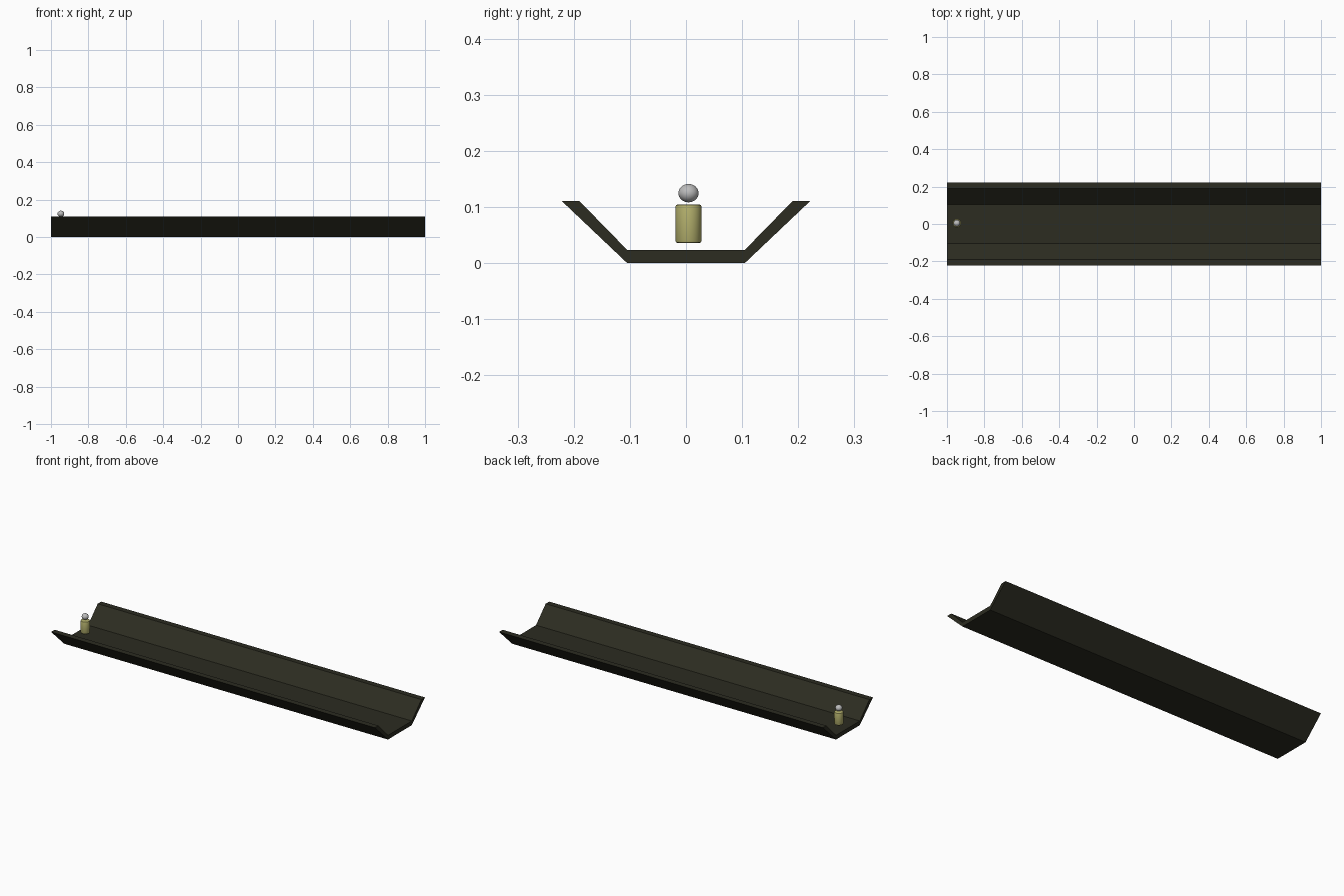
import bpy, bmesh

if "Cube" in bpy.data.objects:
    bpy.data.objects.remove(bpy.data.objects["Cube"])


def material(name, color):
    m = bpy.data.materials.new(name)
    m.diffuse_color = (*color, 1)
    m.use_nodes = True
    m.node_tree.nodes["Principled BSDF"].inputs["Base Color"].default_value = m.diffuse_color
    return m


def add_object(name, bm, mat=None):
    bmesh.ops.recalc_face_normals(bm, faces=bm.faces)
    mesh = bpy.data.meshes.new(name)
    bm.to_mesh(mesh)
    bm.free()
    ob = bpy.data.objects.new(name, mesh)
    bpy.context.collection.objects.link(ob)
    if mat:
        mesh.materials.append(mat)
    return ob


def smooth(ob):
    bpy.ops.object.select_all(action='DESELECT')
    ob.select_set(True)
    bpy.context.view_layer.objects.active = ob
    bpy.ops.object.shade_smooth_by_angle()


# Trough: half profile mirrored across y, extruded along x
half = [(0.105, 0.0), (0.2215, 0.1105), (0.19, 0.1105), (0.105, 0.0235)]
profile = half + [(-y, z) for y, z in reversed(half)]
bm = bmesh.new()
end = bm.faces.new([bm.verts.new((-1, y, z)) for y, z in profile])
ext = bmesh.ops.extrude_face_region(bm, geom=[end], use_keep_orig=True)
bmesh.ops.translate(bm, vec=(2, 0, 0),
                    verts=[v for v in ext["geom"] if isinstance(v, bmesh.types.BMVert)])
add_object("trough", bm, material("dark_olive", (0.025, 0.025, 0.015)))

PX, PY = -0.947, 0.0045

# Small upright body with softened rims
bm = bmesh.new()
bmesh.ops.create_cone(bm, cap_ends=True, segments=32, radius1=0.023, radius2=0.023, depth=0.068)
rims = [e for e in bm.edges if abs(e.verts[0].co.z - e.verts[1].co.z) < 1e-5]
bmesh.ops.bevel(bm, geom=rims, offset=0.003, segments=2, profile=0.5, affect='EDGES')
body = add_object("body", bm, material("khaki", (0.45, 0.43, 0.15)))
body.location = (PX, PY, 0.070)
smooth(body)

# Slightly flattened ball hovering over the body
bm = bmesh.new()
bmesh.ops.create_uvsphere(bm, u_segments=32, v_segments=16, radius=0.018)
bmesh.ops.scale(bm, vec=(1, 1, 0.91), verts=bm.verts)
head = add_object("head", bm, material("light_grey", (0.5, 0.5, 0.5)))
head.location = (PX, PY, 0.1245)
smooth(head)
